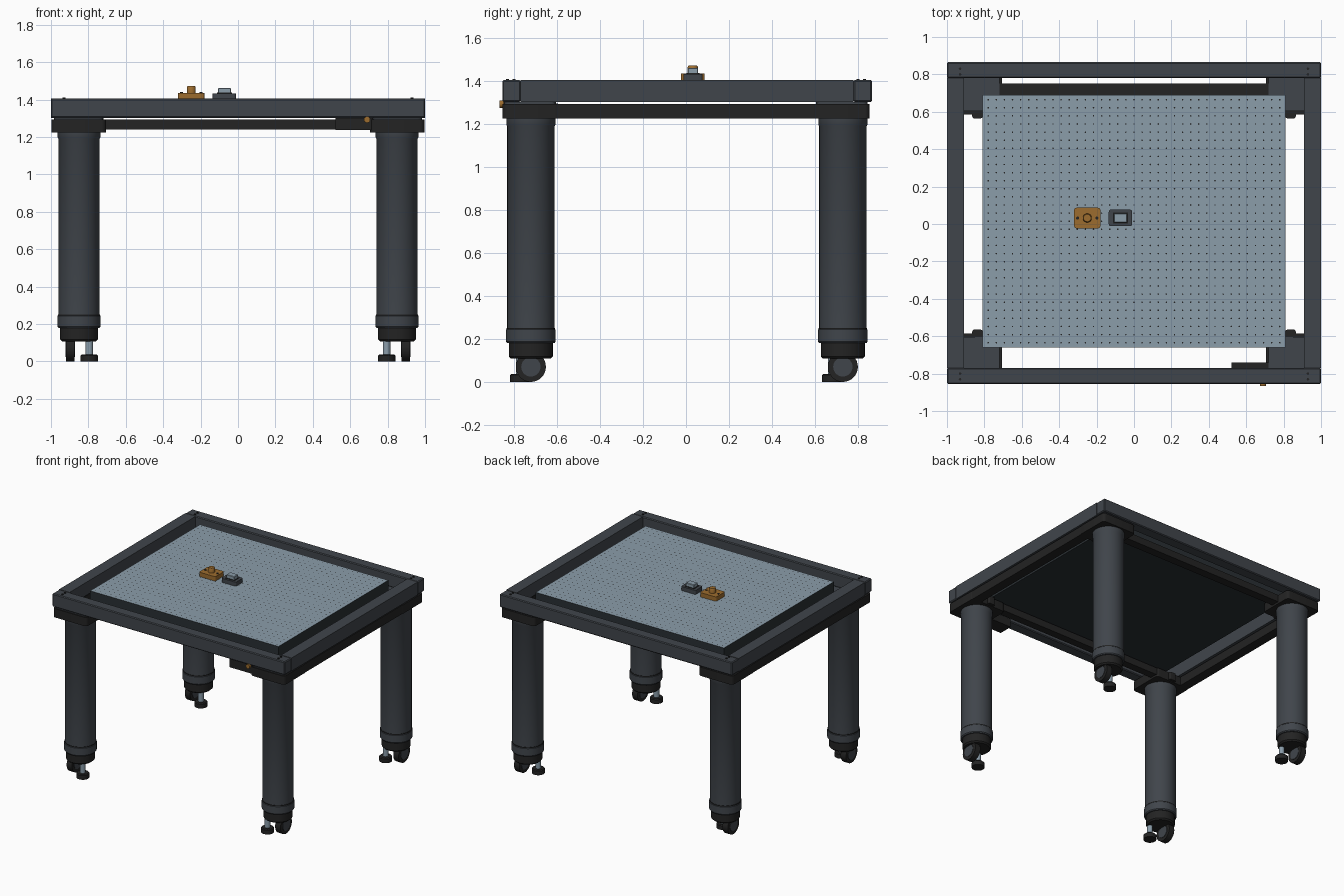
import bpy
import bmesh
import math
from mathutils import Matrix, Vector

cube = bpy.data.objects.get("Cube")
if cube:
    bpy.data.objects.remove(cube, do_unlink=True)


def material(name, r, g, b):
    lin = [((c / 255 + 0.055) / 1.055) ** 2.4 for c in (r, g, b)]
    m = bpy.data.materials.new(name)
    m.use_nodes = True
    m.diffuse_color = (*lin, 1)
    m.node_tree.nodes["Principled BSDF"].inputs["Base Color"].default_value = (*lin, 1)
    return m


SLATE = material("slate grey", 64, 69, 75)
BLACK = material("soft black", 35, 35, 35)
STEEL = material("pale steel", 139, 157, 170)
CORE = material("dark core", 41, 47, 51)
BRASS = material("brass", 156, 108, 46)


def finish(name, bm, *mats):
    mesh = bpy.data.meshes.new(name)
    bm.to_mesh(mesh)
    bm.free()
    for m in mats:
        mesh.materials.append(m)
    ob = bpy.data.objects.new(name, mesh)
    bpy.context.collection.objects.link(ob)
    return ob


def smooth(ob):
    bpy.ops.object.select_all(action="DESELECT")
    ob.select_set(True)
    bpy.context.view_layer.objects.active = ob
    bpy.ops.object.shade_smooth_by_angle(angle=math.radians(35))


def box(name, xs, ys, zs, mat, corner=0.0, edge=0.0):
    """Box from ranges; corner rounds the upright edges, edge chamfers all."""
    bm = bmesh.new()
    bmesh.ops.create_cube(bm, size=1)
    for v in bm.verts:
        for i, (lo, hi) in enumerate((xs, ys, zs)):
            v.co[i] = lo if v.co[i] < 0 else hi
    if corner:
        upright = [e for e in bm.edges
                   if abs(e.verts[0].co.z - e.verts[1].co.z) > 0.001]
        bmesh.ops.bevel(bm, geom=upright, offset=corner, segments=5,
                        profile=0.5, affect="EDGES")
    if edge:
        bmesh.ops.bevel(bm, geom=bm.edges[:], offset=edge, segments=1,
                        affect="EDGES")
    ob = finish(name, bm, mat)
    if corner:
        smooth(ob)
    return ob


def cylinder(name, center, radius, depth, mat, axis="Z", segs=32):
    turn = {"Z": Matrix(), "X": Matrix.Rotation(math.pi / 2, 4, "Y"),
            "Y": Matrix.Rotation(math.pi / 2, 4, "X")}[axis]
    bm = bmesh.new()
    bmesh.ops.create_cone(bm, cap_ends=True, segments=segs, radius1=radius,
                          radius2=radius, depth=depth,
                          matrix=Matrix.Translation(center) @ turn)
    ob = finish(name, bm, mat)
    smooth(ob)
    return ob


def lathe(name, profile, center, mat, segs=48):
    """Turn a list of (radius, height) points round an upright axis."""
    bm = bmesh.new()
    rings = []
    for r, z in profile:
        rings.append([bm.verts.new((center[0] + r * math.cos(a), center[1] + r * math.sin(a), z))
                      for a in (math.tau * i / segs for i in range(segs))])
    for low, high in zip(rings, rings[1:]):
        for i in range(segs):
            j = (i + 1) % segs
            bm.faces.new((low[i], low[j], high[j], high[i]))
    bm.faces.new(rings[0][::-1])
    bm.faces.new(rings[-1])
    ob = finish(name, bm, mat)
    smooth(ob)
    return ob


# Outer rail frame
for side, tag in ((1, "left"), (-1, "right")):
    xs = sorted((side * 0.91, side * 1.0))
    box(tag + "_rail", xs, (-0.77, 0.78), (1.303, 1.405), SLATE)
    box(tag + "_support_beam", sorted((side * 0.92, side * 0.995)),
        (-0.62, 0.62), (1.225, 1.293), BLACK)
box("front_rail", (-1, 1), (-0.855, -0.77), (1.303, 1.405), SLATE, edge=0.006)
box("back_rail", (-1, 1), (0.78, 0.865), (1.303, 1.405), SLATE, edge=0.006)

# Cross beams below the board
box("back_cross_beam", (-0.85, 0.85), (0.685, 0.75), (1.24, 1.295), BLACK)
box("front_cross_beam", (-0.85, 0.85), (-0.655, -0.595), (1.24, 1.295), BLACK)

# Board with dark sides and pale top face
board = box("board", (-0.81, 0.81), (-0.66, 0.69), (1.31, 1.402), CORE)
board.data.materials.append(STEEL)
for f in board.data.polygons:
    f.material_index = int(f.normal.z > 0.5)

# Hole grid as thin discs
holes = bmesh.new()
COLS, ROWS, PITCH = 37, 31, 0.0433
for i in range(COLS):
    for j in range(ROWS):
        at = Vector(((i - (COLS - 1) / 2) * PITCH,
                     0.015 + (j - (ROWS - 1) / 2) * PITCH, 1.403))
        bmesh.ops.create_circle(holes, cap_ends=True, segments=8, radius=0.0042,
                                matrix=Matrix.Translation(at))
finish("board_holes", holes, BLACK)

# Legs with corner brackets, casters and levelling feet
for sx, xtag in ((1, "left"), (-1, "right")):
    for cy, sy, ytag in ((-0.722, -1, "front"), (0.73, 1, "back")):
        tag = ytag + "_" + xtag + "_"
        cx = sx * 0.85
        lathe(tag + "leg", [(0.11, 0.18), (0.115, 0.187), (0.115, 0.243),
                            (0.11, 0.25), (0.11, 1.19), (0.114, 1.197),
                            (0.114, 1.235)], (cx, cy), SLATE)
        cylinder(tag + "leg_seam", (cx, cy, 0.249), 0.1125, 0.006, BLACK, segs=48)
        lathe(tag + "leg_base", [(0.092, 0.108), (0.102, 0.118), (0.102, 0.18)],
              (cx, cy), BLACK)

        # Bracket and cap plate joining leg to frame
        xs = sorted((sx * 0.705, sx * 0.998))
        ys = sorted((sy * 0.585, sy * 0.855))
        box(tag + "bracket", xs, ys, (1.225, 1.293), BLACK, corner=0.025)
        box(tag + "bracket_lug", sorted((sx * 0.81, sx * 0.865)),
            sorted((sy * 0.565, sy * 0.60)), (1.23, 1.29), BLACK, corner=0.01)
        box(tag + "cap_plate", sorted((sx * 0.72, sx * 0.985)),
            sorted((sy * 0.605, sy * 0.845)), (1.29, 1.303), SLATE, corner=0.025)

        # Caster
        wx = cx + sx * 0.047
        cylinder(tag + "caster_wheel", (wx, cy, 0.07), 0.07, 0.046, BLACK, "X")
        cylinder(tag + "caster_hub", (wx, cy, 0.07), 0.045, 0.052, SLATE, "X")
        box(tag + "caster_mount", (wx - 0.022, wx + 0.022), (cy - 0.05, cy + 0.03),
            (0.07, 0.115), BLACK)

        # Levelling foot
        fx, fy = cx - sx * 0.055, cy - 0.05
        cylinder(tag + "foot_rod", (fx, fy, 0.075), 0.02, 0.08, STEEL)
        lathe(tag + "foot_pad", [(0.046, 0), (0.046, 0.032), (0.04, 0.038)],
              (fx, fy), BLACK, 32)

        # Frame bolts at the corner
        for k in (0.80, 0.83):
            cylinder(tag + "frame_bolt", (sx * 0.93, sy * k, 1.406), 0.007, 0.01,
                     BLACK, segs=12)

# Control box with brass knob under the front rail
box("control_box", (0.52, 0.72), (-0.85, -0.74), (1.237, 1.303), BLACK)
cylinder("control_knob", (0.69, -0.856, 1.293), 0.017, 0.022, BRASS, "Y", 24)

# Brass mount on the board
box("brass_mount_base", (-0.32, -0.18), (-0.023, 0.087), (1.402, 1.436), BRASS, corner=0.012)
lathe("brass_mount_post", [(0.024, 1.435), (0.024, 1.466), (0.02, 1.472)],
      (-0.25, 0.032), BRASS, 32)
for x in (-0.302, -0.198):
    cylinder("brass_mount_screw", (x, 0.032, 1.437), 0.008, 0.006, BLACK, segs=16)

# Dark mount with steel block
box("dark_mount_base", (-0.135, -0.01), (-0.012, 0.077), (1.402, 1.434), SLATE, corner=0.012)
box("dark_mount_collar", (-0.112, -0.033), (0.003, 0.062), (1.43, 1.437), BLACK)
box("dark_mount_block", (-0.107, -0.038), (0.008, 0.057), (1.43, 1.462), STEEL, edge=0.003)
